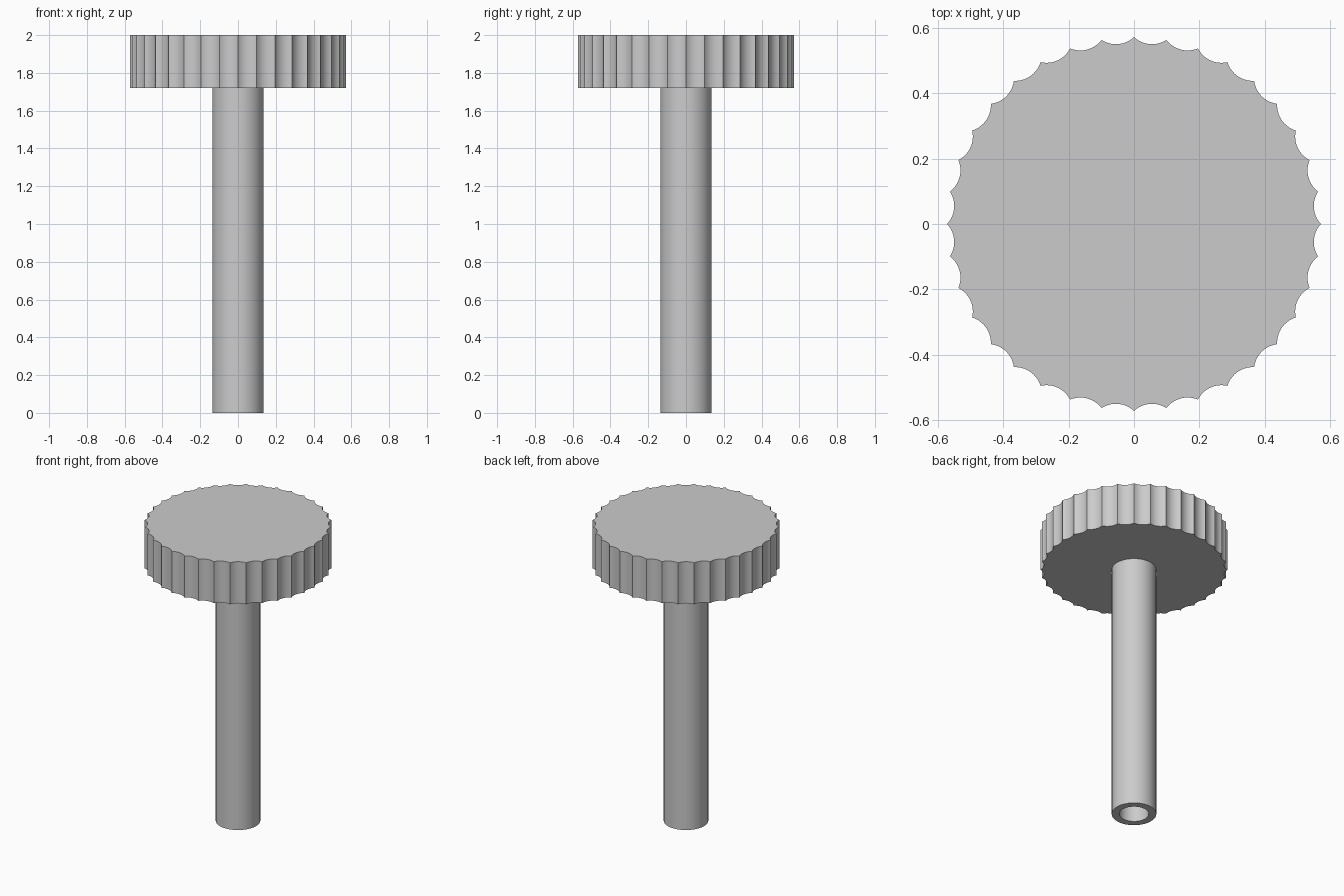
import bpy
import bmesh
from math import sin, cos, asin, pi, radians
from mathutils import Vector, Matrix

cube = bpy.data.objects.get("Cube")
if cube:
    bpy.data.objects.remove(cube, do_unlink=True)

HEAD_R, FLUTE_R, FLUTES, ARC_STEPS = 0.571, 0.081, 36, 10
HEAD_BOTTOM, HEAD_TOP = 1.72, 2.0
STEM_R, BORE_R, STEM_SIDES = 0.136, 0.09, 64

grey = bpy.data.materials.new("plain grey")
grey.use_nodes = True
grey.diffuse_color = (0.6, 0.6, 0.6, 1)
grey.node_tree.nodes["Principled BSDF"].inputs["Base Color"].default_value = grey.diffuse_color


def finish(name, bm):
    """Turn a bmesh into a smooth shaded object with sharp edges kept."""
    bmesh.ops.recalc_face_normals(bm, faces=bm.faces)
    mesh = bpy.data.meshes.new(name)
    bm.to_mesh(mesh)
    bm.free()
    mesh.materials.append(grey)
    obj = bpy.data.objects.new(name, mesh)
    bpy.context.collection.objects.link(obj)
    bpy.ops.object.select_all(action="DESELECT")
    obj.select_set(True)
    bpy.context.view_layer.objects.active = obj
    bpy.ops.object.shade_smooth_by_angle(angle=radians(30))
    return obj


# Knob head: a disc whose rim is a ring of concave flutes, extruded upward
step = 2 * pi / FLUTES
half_chord = HEAD_R * sin(step / 2)
half_arc = asin(half_chord / FLUTE_R)
flute_centre = HEAD_R * cos(step / 2) + FLUTE_R * cos(half_arc)

bm = bmesh.new()
rim = []
for flute in range(FLUTES):
    turn = Matrix.Rotation((flute + 0.5) * step, 3, "Z")
    for i in range(ARC_STEPS):
        a = half_arc * (2 * i / ARC_STEPS - 1)
        point = Vector((flute_centre - FLUTE_R * cos(a), FLUTE_R * sin(a), HEAD_BOTTOM))
        rim.append(bm.verts.new(turn @ point))
underside = bm.faces.new(rim)
raised = bmesh.ops.extrude_face_region(bm, geom=[underside], use_keep_orig=True)
top_verts = [v for v in raised["geom"] if isinstance(v, bmesh.types.BMVert)]
bmesh.ops.translate(bm, verts=top_verts, vec=(0, 0, HEAD_TOP - HEAD_BOTTOM))
finish("knob_head", bm)

# Hollow stem: a tube profile spun around the vertical axis
bm = bmesh.new()
profile = [(BORE_R, HEAD_BOTTOM), (BORE_R, 0), (STEM_R, 0), (STEM_R, HEAD_BOTTOM)]
verts = [bm.verts.new((r, 0, z)) for r, z in profile]
edges = [bm.edges.new(pair) for pair in zip(verts, verts[1:])]
bmesh.ops.spin(bm, geom=verts + edges, cent=(0, 0, 0), axis=(0, 0, 1),
               angle=2 * pi, steps=STEM_SIDES)
bmesh.ops.remove_doubles(bm, verts=bm.verts, dist=0.0001)
finish("hollow_stem", bm)
